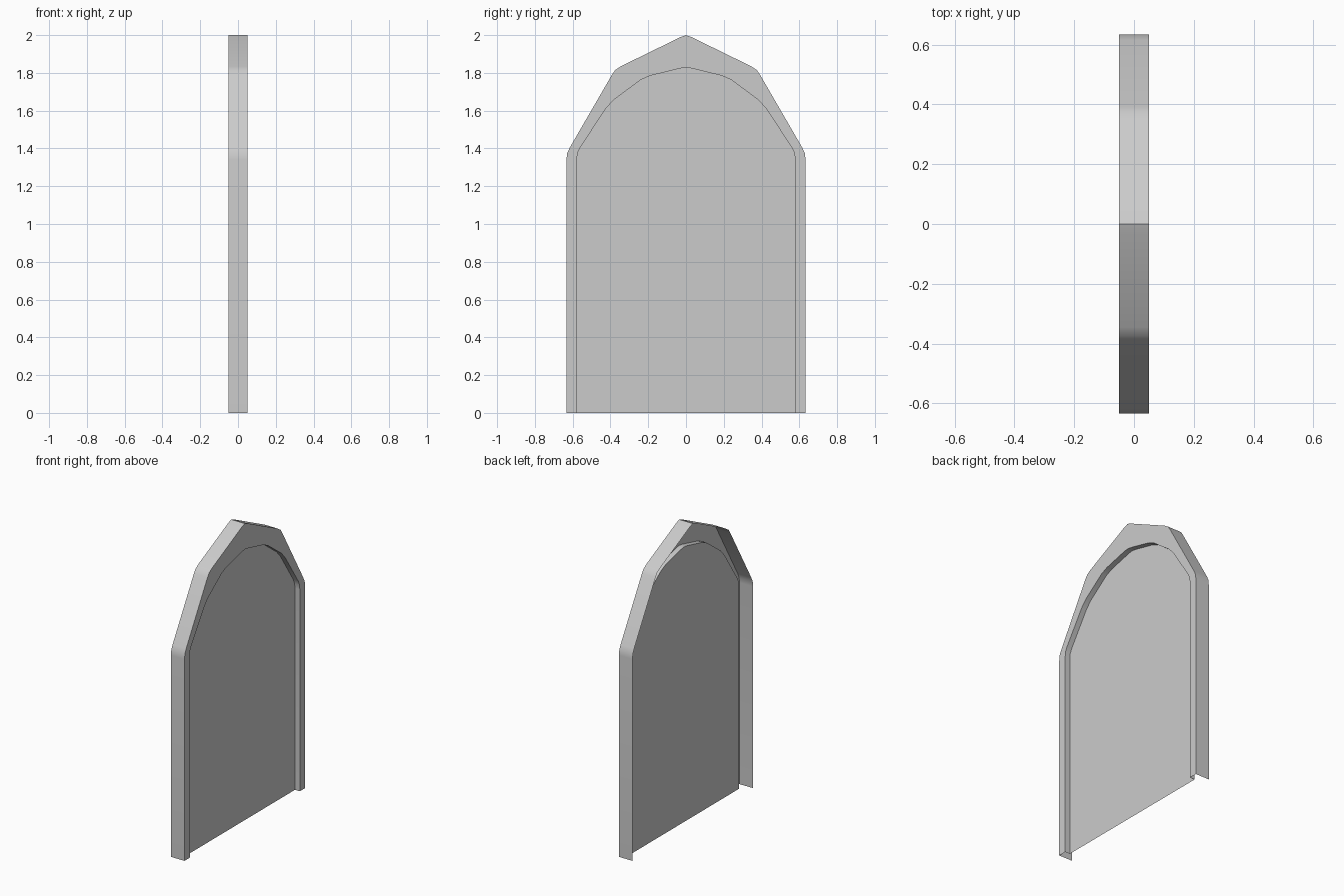
import bpy, bmesh

if "Cube" in bpy.data.objects:
    bpy.data.objects.remove(bpy.data.objects["Cube"])

FRONT, PANEL, BACK = 0.05, 0.014, -0.05

# Half profiles (y, z) from the foot up to the apex
outer_half = [(0.633, 0), (0.633, 1.34), (0.629, 1.375), (0.615, 1.405),
              (0.392, 1.79), (0.375, 1.815), (0.345, 1.835), (0.03, 1.989), (0, 2.0)]
inner_half = [(0.578, 0), (0.578, 1.34), (0.574, 1.375), (0.56, 1.405),
              (0.425, 1.61), (0.385, 1.655), (0.24, 1.763), (0.19, 1.785),
              (0.03, 1.824), (0, 1.828)]


def arch(half):
    """Mirror a half profile into a full left-to-right arch."""
    return [(-y, z) for y, z in half] + half[-2::-1]


def loop(bm, pts, x):
    return [bm.verts.new((x, y, z)) for y, z in pts]


def strip(bm, a, b):
    """Bridge two open loops with quads."""
    for i in range(len(a) - 1):
        bm.faces.new((a[i], a[i + 1], b[i + 1], b[i]))


def finish(bm, name):
    mesh = bpy.data.meshes.new(name)
    bm.to_mesh(mesh)
    bm.free()
    ob = bpy.data.objects.new(name, mesh)
    bpy.context.collection.objects.link(ob)
    bpy.ops.object.select_all(action='DESELECT')
    ob.select_set(True)
    bpy.context.view_layer.objects.active = ob
    bpy.ops.object.shade_smooth_by_angle()


outer, inner = arch(outer_half), arch(inner_half)

# Frame: outer rim, front face and inner reveal, open at the back and foot
bm = bmesh.new()
rim_front, rim_back = loop(bm, outer, FRONT), loop(bm, outer, BACK)
lip_front, lip_back = loop(bm, inner, FRONT), loop(bm, inner, PANEL)
strip(bm, rim_front, rim_back)
strip(bm, lip_back, lip_front)
bm.faces.new(rim_front[::-1] + lip_front)
finish(bm, "arched_frame")

# Recessed door panel
bm = bmesh.new()
bm.faces.new(loop(bm, inner, PANEL)[::-1])
finish(bm, "recessed_panel")
